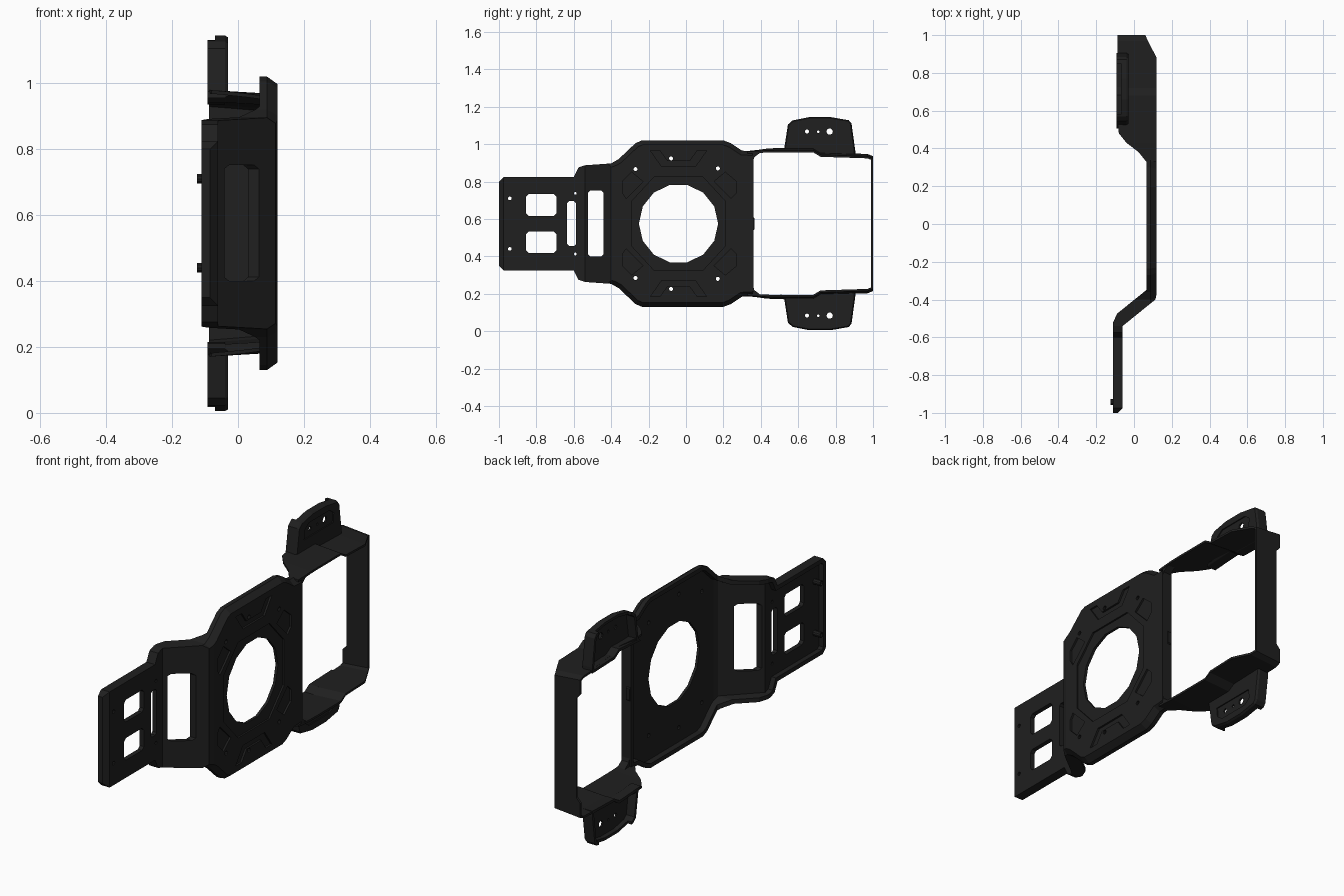
import bpy, bmesh
from math import cos, sin, pi
from mathutils import Vector

if "Cube" in bpy.data.objects:
    bpy.data.objects.remove(bpy.data.objects["Cube"])

ZC = 0.575  # mirror height
mat = bpy.data.materials.new("black_plastic")
mat.diffuse_color = (0.014, 0.014, 0.014, 1)
mat.use_nodes = True
mat.node_tree.nodes["Principled BSDF"].inputs["Base Color"].default_value = mat.diffuse_color


def make(name, verts, faces):
    me = bpy.data.meshes.new(name)
    bm = bmesh.new()
    vs = [bm.verts.new(v) for v in verts]
    for f in faces:
        bm.faces.new([vs[i] for i in f])
    bmesh.ops.recalc_face_normals(bm, faces=bm.faces[:])
    bm.to_mesh(me)
    bm.free()
    me.materials.append(mat)
    ob = bpy.data.objects.new(name, me)
    bpy.context.collection.objects.link(ob)
    return ob


def loft(name, axis, layers):
    """Closed solid through (height, outline) layers along one axis."""
    n, verts, faces = len(layers[0][1]), [], []
    for h, pts in layers:
        for a, b in pts:
            verts.append({'x': (h, a, b), 'y': (a, h, b), 'z': (a, b, h)}[axis])
    for k in range(len(layers) - 1):
        for i in range(n):
            j = (i + 1) % n
            faces.append((k*n + i, k*n + j, k*n + n + j, k*n + n + i))
    faces += [tuple(range(n)), tuple(range(len(verts) - n, len(verts)))]
    return make(name, verts, faces)


def prism(name, axis, pts, lo, hi):
    return loft(name, axis, [(lo, pts), (hi, pts)])


def inset(pts, d):
    n = len(pts)
    area = sum(pts[i-1][0]*pts[i][1] - pts[i][0]*pts[i-1][1] for i in range(n))
    d = d if area > 0 else -d
    out = []
    for i in range(n):
        p = Vector(pts[i])
        e1 = (p - Vector(pts[i-1])).normalized()
        e2 = (Vector(pts[(i+1) % n]) - p).normalized()
        n1, n2 = Vector((-e1.y, e1.x)), Vector((-e2.y, e2.x))
        q = p + (n1 + n2) * d / (1 + n1.dot(n2))
        out.append((q.x, q.y))
    return out


def circle(y, z, r, n=10):
    return [(y + r*cos(2*pi*i/n), z + r*sin(2*pi*i/n)) for i in range(n)]


def rounded(y0, y1, z0, z1, c=0.012):
    return [(y0+c, z0), (y1-c, z0), (y1, z0+c), (y1, z1-c),
            (y1-c, z1), (y0+c, z1), (y0, z1-c), (y0, z0+c)]


def both(half):
    """Mirror (y, half width) points into a closed outline about ZC."""
    return [(y, ZC + w) for y, w in half] + [(y, ZC - w) for y, w in reversed(half)]


def flip(pts, s):
    return [(y, ZC + s*(z - ZC)) for y, z in pts]


def boolean(ob, cutter, op='DIFFERENCE'):
    m = ob.modifiers.new("cut", 'BOOLEAN')
    m.operation, m.solver, m.object = op, 'EXACT', cutter
    bpy.context.view_layer.objects.active = ob
    bpy.ops.object.modifier_apply(modifier=m.name)
    bpy.data.objects.remove(cutter)


def cut(ob, pts, lo=-0.4, hi=0.4):
    boolean(ob, prism("cutter", 'x', pts, lo, hi))


# main plate: stepped side profile trimmed to the face outline
profile = [(-0.085, -1.0), (-0.06, -0.975), (-0.06, -0.54), (0.113, -0.40), (0.12, -0.37),
           (0.12, 0.36), (0.065, 0.36), (0.065, -0.35), (-0.09, -0.475), (-0.11, -0.52),
           (-0.11, -1.0)]
outline = both([(-1.0, 0.225), (-0.975, 0.25), (-0.60, 0.25), (-0.575, 0.30), (-0.54, 0.312),
                (-0.40, 0.322), (-0.36, 0.345), (-0.27, 0.43), (-0.235, 0.445), (0.20, 0.445),
                (0.24, 0.43), (0.30, 0.39), (0.39, 0.385)])
plate = prism("main_plate", 'z', profile, 0, 1.2)
boolean(plate, loft("trim", 'x', [(-0.3, outline), (0.088, outline), (0.13, inset(outline, 0.03))]),
        'INTERSECT')

# hollow back leaving a rim
hollow = [(-0.084, -0.98), (-0.084, -0.535), (0.088, -0.392), (0.097, -0.365), (0.097, 0.34),
          (-0.3, 0.34), (-0.3, -0.98)]
pocket = prism("pocket", 'z', hollow, 0, 1.2)
boolean(pocket, prism("pocket_trim", 'x', inset(outline, 0.022), -0.35, 0.2), 'INTERSECT')
boolean(plate, pocket)

# face recesses: octagon round the opening, trapezoids and side pads
cut(plate, both([(-0.29, 0.12), (-0.17, 0.25), (0.09, 0.25), (0.21, 0.12)]), 0.111)
for s in (1, -1):
    cut(plate, flip([(-0.19, 0.965), (-0.13, 0.88), (0.05, 0.88), (0.11, 0.965), (0.06, 0.965),
                     (0.02, 0.91), (-0.10, 0.91), (-0.14, 0.965)], s), 0.110)
    cut(plate, flip([(0.15, 0.80), (0.24, 0.71), (0.27, 0.74), (0.27, 0.80), (0.21, 0.85)], s), 0.110)
    cut(plate, flip([(-0.23, 0.80), (-0.32, 0.71), (-0.34, 0.74), (-0.34, 0.80), (-0.29, 0.85)], s), 0.110)

# openings and screw holes
cut(plate, circle(-0.04, ZC, 0.212, 14))
cut(plate, rounded(-0.525, -0.44, 0.40, 0.752))
cut(plate, rounded(-0.635, -0.588, 0.455, 0.695, 0.01))
for s in (1, -1):
    cut(plate, flip(rounded(-0.855, -0.693, 0.617, 0.733, 0.014), s))
    for y, z, r in ((-0.27, 0.866, 0.011), (-0.08, 0.924, 0.011), (0.17, 0.87, 0.011),
                    (-0.592, 0.737, 0.008), (-0.942, 0.71, 0.010)):
        cut(plate, flip(circle(y, z, r), s))

# small catch on the rear edge of the plate
prism("edge_catch", 'x', rounded(0.352, 0.366, 0.54, 0.61, 0.005), 0.07, 0.09)

# side wall stations: y, back x, front x, half width
stations = [(0.33, 0.065, 0.118, 0.385), (0.38, 0.025, 0.12, 0.388), (0.43, -0.04, 0.12, 0.391),
            (0.48, -0.08, 0.12, 0.392), (0.54, -0.088, 0.12, 0.392), (0.68, -0.07, 0.12, 0.392),
            (0.72, -0.07, 0.12, 0.368), (0.85, -0.08, 0.12, 0.364), (0.88, -0.088, 0.12, 0.363),
            (0.97, -0.088, 0.073, 0.360), (1.0, -0.088, 0.06, 0.348)]
pad = [(0.505, 0.955), (0.525, 0.975), (0.545, 1.105), (0.57, 1.127), (0.66, 1.145),
       (0.77, 1.145), (0.87, 1.128), (0.885, 1.11), (0.905, 0.965), (0.905, 0.935), (0.72, 0.94), (0.68, 0.965)]

for s, side in ((1, "upper"), (-1, "lower")):
    # tail boss tubes
    boss = prism(side + "_tail_boss", 'x', flip(circle(-0.942, 0.71, 0.015), s), -0.125, -0.075)
    cut(boss, flip(circle(-0.942, 0.71, 0.010), s))

    # thin side wall
    rings = []
    for y, xb, xf, w in stations:
        zb = w + (0.12 - xb) * 0.06
        rings += [(xb, y, ZC + s*zb), (xf, y, ZC + s*w),
                  (xf, y, ZC + s*(w - 0.011)), (xb, y, ZC + s*(zb - 0.011))]
    n = len(stations)
    faces = [(4*k + i, 4*k + (i+1) % 4, 4*k + 4 + (i+1) % 4, 4*k + 4 + i)
             for k in range(n - 1) for i in range(4)]
    faces += [(0, 1, 2, 3), tuple(range(4*n - 4, 4*n))]
    make(side + "_side_wall", rings, faces)

    # corner gusset between plate and wall
    prism(side + "_gusset", 'x', flip([(0.355, 0.895), (0.365, 0.93), (0.40, 0.957), (0.355, 0.957)], s),
          0.075, 0.118)

    # mounting pad, hollow from behind
    p = flip(pad, s)
    ear = loft(side + "_mount_pad", 'x', [(-0.092, p), (-0.04, p), (-0.03, inset(p, 0.006))])
    cut(ear, inset(p, 0.014), -0.2, -0.045)
    cut(ear, flip([(0.58, 0.99), (0.85, 0.99), (0.85, 1.2), (0.58, 1.2)], s), -0.2, -0.07)
    cut(ear, flip([(0.59, 1.03), (0.83, 1.03), (0.835, 1.08), (0.80, 1.105), (0.63, 1.105),
                   (0.595, 1.08)], s), -0.036)
    for y, r in ((0.647, 0.011), (0.707, 0.007), (0.768, 0.017)):
        cut(ear, flip(circle(y, 1.067, r), s))

# rear cross bar with wider ends
prism("rear_bar", 'y', both([(-0.088, 0.358), (0.06, 0.347)])[:2] +
      [(0.06, ZC - 0.347), (-0.088, ZC - 0.358), (-0.088, ZC - 0.285), (-0.065, ZC - 0.26),
       (-0.065, ZC + 0.26), (-0.088, ZC + 0.285)], 0.988, 1.0)
